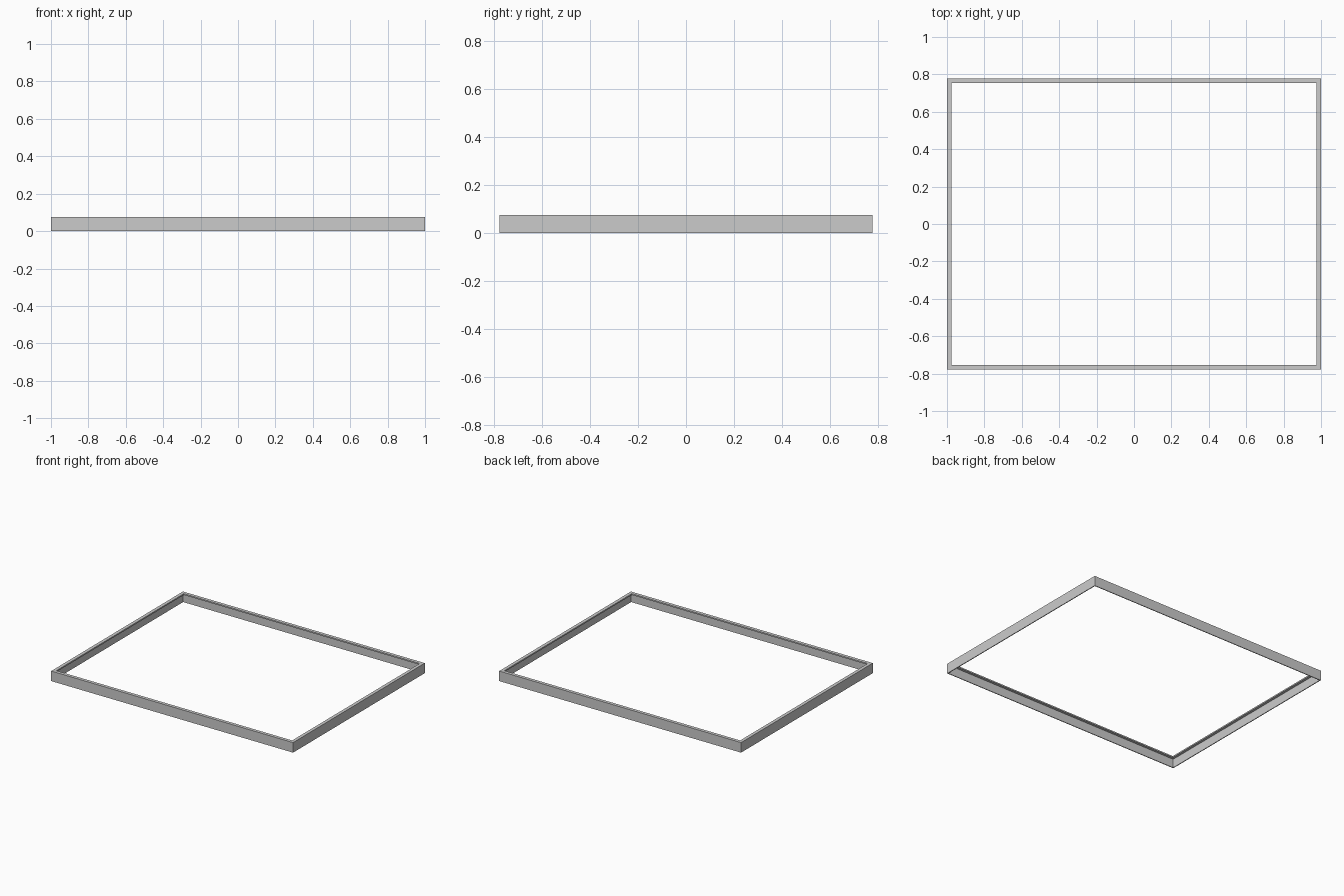
import bpy, bmesh

if "Cube" in bpy.data.objects:
    bpy.data.objects.remove(bpy.data.objects["Cube"])

HX, HY, H = 1.0, 0.778, 0.075      # outer half sizes and height
WALL, LIP, LIP_T = 0.006, 0.025, 0.01

# L-shaped section: (inset from the outer face, height)
profile = [(0, 0), (0, H), (LIP, H), (LIP, H - LIP_T), (WALL, H - LIP_T), (WALL, 0)]
corners = [(-1, -1), (1, -1), (1, 1), (-1, 1)]

# Sweep the section around the rectangle with mitred corners
bm = bmesh.new()
rings = [[bm.verts.new((sx * (HX - d), sy * (HY - d), z)) for sx, sy in corners]
         for d, z in profile]
for a, b in zip(rings, rings[1:] + rings[:1]):
    for i in range(4):
        j = (i + 1) % 4
        bm.faces.new((a[i], a[j], b[j], b[i]))
bmesh.ops.recalc_face_normals(bm, faces=bm.faces)

# Rectangular rim with an inward top lip
mesh = bpy.data.meshes.new("rim_frame")
bm.to_mesh(mesh)
bm.free()
bpy.context.collection.objects.link(bpy.data.objects.new("rim_frame", mesh))
